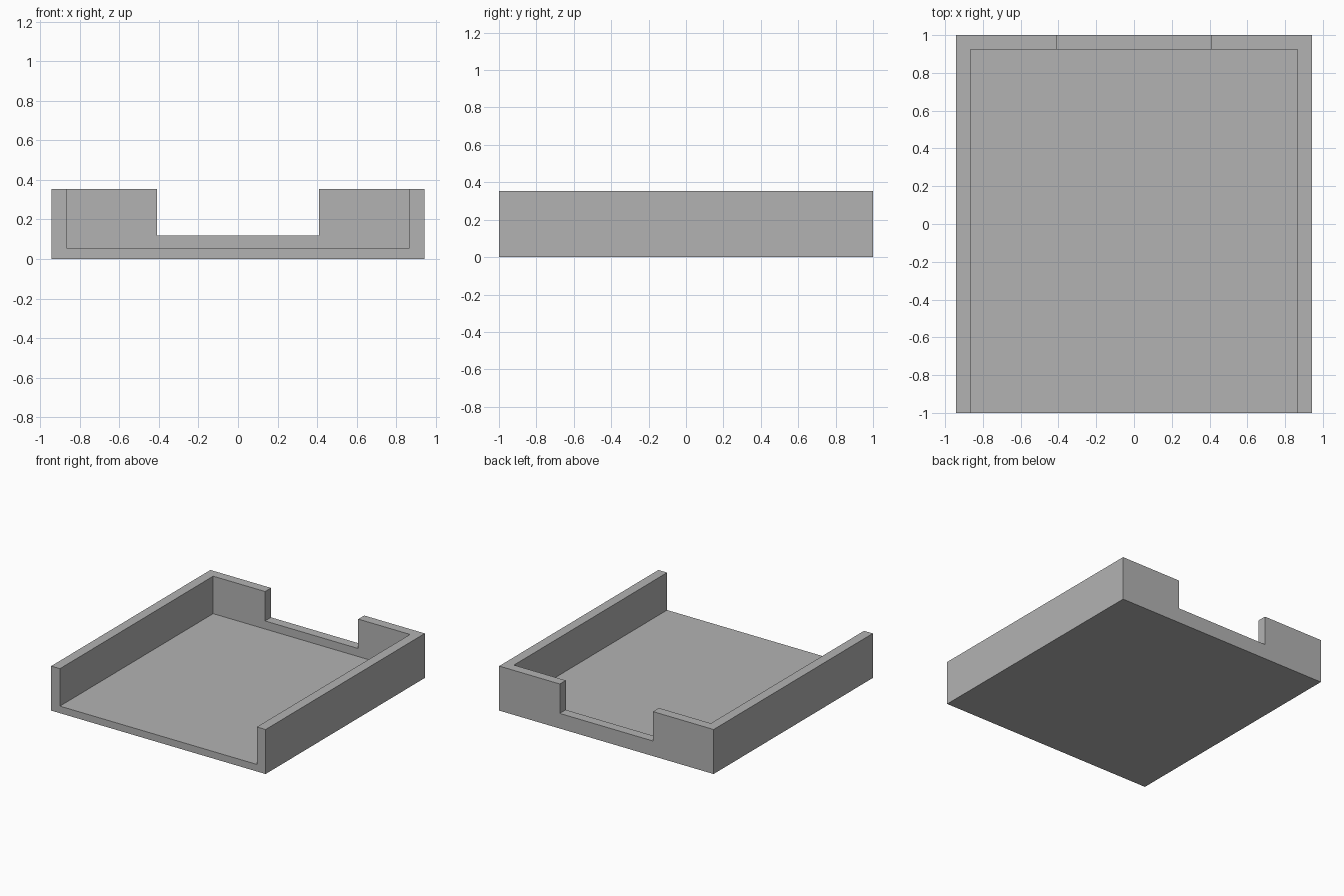
import bpy

old = bpy.data.objects.get("Cube")
if old:
    bpy.data.objects.remove(old, do_unlink=True)

HALF_X, HALF_Y, HEIGHT = 0.943, 1.0, 0.354
INNER_X, INNER_Y, FLOOR = 0.866, 0.925, 0.056
NOTCH_X, NOTCH_Z = 0.41, 0.12
OVER = 0.2  # how far cutters run past the body


def box(name, low, high):
    """Axis-aligned box between two corners."""
    (x0, y0, z0), (x1, y1, z1) = low, high
    corners = [(x, y, z) for x in (x0, x1) for y in (y0, y1) for z in (z0, z1)]
    faces = [(0, 1, 3, 2), (4, 6, 7, 5), (0, 4, 5, 1),
             (2, 3, 7, 6), (0, 2, 6, 4), (1, 5, 7, 3)]
    mesh = bpy.data.meshes.new(name)
    mesh.from_pydata(corners, [], faces)
    obj = bpy.data.objects.new(name, mesh)
    bpy.context.collection.objects.link(obj)
    return obj


def cut(target, cutter):
    """Subtract the cutter from the target and discard it."""
    cutter.hide_render = True
    mod = target.modifiers.new("cut", "BOOLEAN")
    mod.operation, mod.solver, mod.object = "DIFFERENCE", "EXACT", cutter
    bpy.ops.object.select_all(action="DESELECT")
    bpy.context.view_layer.objects.active = target
    target.select_set(True)
    bpy.ops.object.modifier_apply(modifier=mod.name)
    bpy.data.objects.remove(cutter, do_unlink=True)


# Solid block of the tray
tray = box("open_front_tray", (-HALF_X, -HALF_Y, 0), (HALF_X, HALF_Y, HEIGHT))

# Cavity, open at the top and the front
cut(tray, box("cavity_cutter", (-INNER_X, -HALF_Y - OVER, FLOOR),
              (INNER_X, INNER_Y, HEIGHT + OVER)))

# Wide notch through the back wall
cut(tray, box("notch_cutter", (-NOTCH_X, INNER_Y - OVER, NOTCH_Z),
              (NOTCH_X, HALF_Y + OVER, HEIGHT + OVER)))

# Plain grey finish
grey = bpy.data.materials.new("mid_grey")
grey.use_nodes = True
colour = (0.45, 0.45, 0.45, 1)
grey.diffuse_color = colour
grey.node_tree.nodes["Principled BSDF"].inputs["Base Color"].default_value = colour
tray.data.materials.clear()
tray.data.materials.append(grey)
